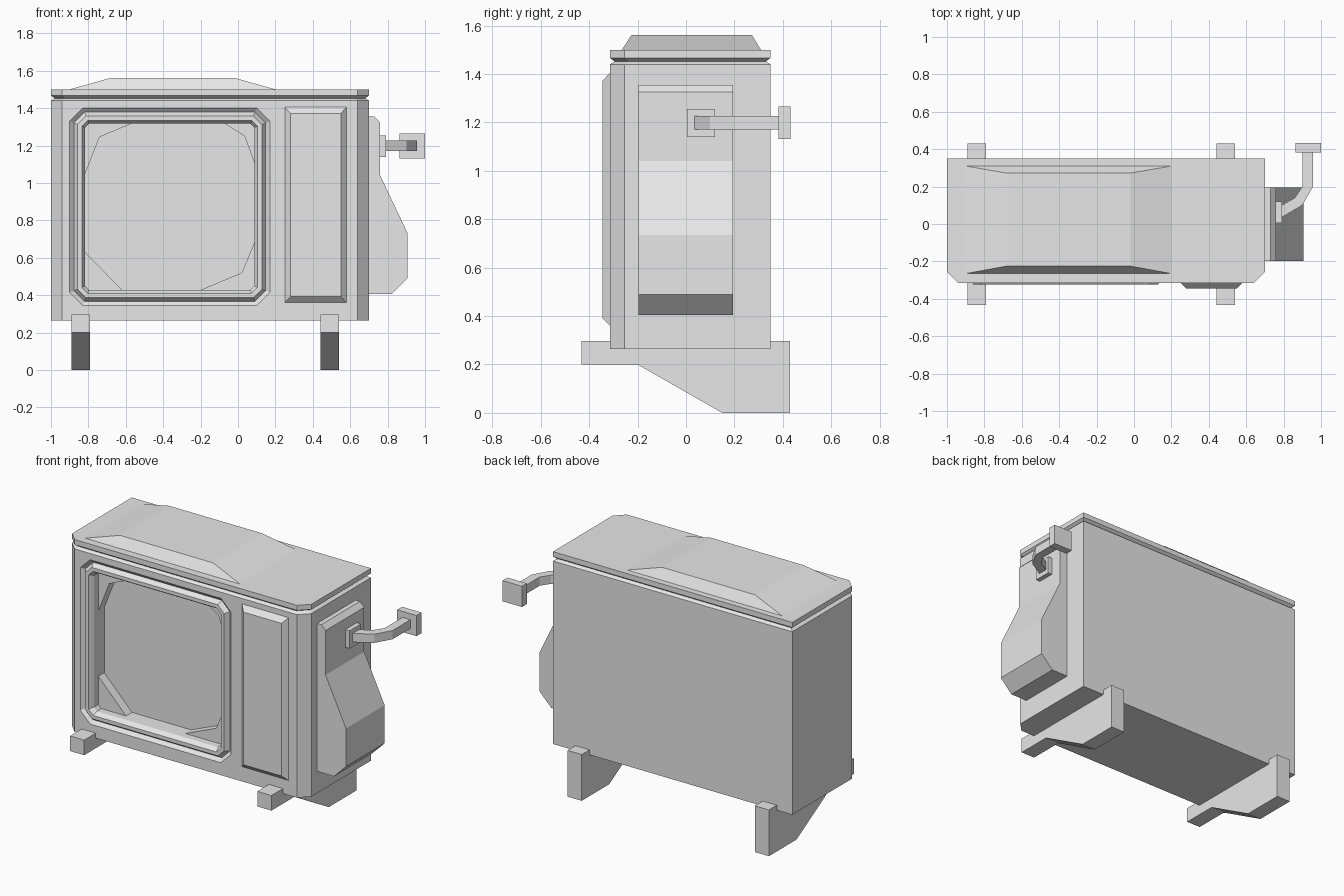
import bpy, bmesh

if "Cube" in bpy.data.objects:
    bpy.data.objects.remove(bpy.data.objects["Cube"])

grey = bpy.data.materials.new("light grey")
grey.use_nodes = True
grey.diffuse_color = (0.8, 0.8, 0.8, 1)
grey.node_tree.nodes["Principled BSDF"].inputs["Base Color"].default_value = (0.8, 0.8, 0.8, 1)


def finish(name, bm):
    bmesh.ops.remove_doubles(bm, verts=bm.verts, dist=0.0001)
    bmesh.ops.recalc_face_normals(bm, faces=bm.faces)
    mesh = bpy.data.meshes.new(name)
    bm.to_mesh(mesh)
    bm.free()
    mesh.materials.append(grey)
    obj = bpy.data.objects.new(name, mesh)
    bpy.context.collection.objects.link(obj)
    return obj


def loft(bm, rings, start=True, end=True):
    """Skin a list of point rings with equal counts."""
    loops = [[bm.verts.new(p) for p in ring] for ring in rings]
    n = len(loops[0])
    for a, b in zip(loops, loops[1:]):
        for i in range(n):
            j = (i + 1) % n
            bm.faces.new((a[i], a[j], b[j], b[i]))
    if start:
        bm.faces.new(loops[0])
    if end:
        bm.faces.new(loops[-1])


def solid(name, rings):
    bm = bmesh.new()
    loft(bm, rings)
    return finish(name, bm)


def prism(name, profile, axis, low, high):
    """Extrude a 2D profile along an axis."""
    def place(p, d):
        co = list(p)
        co.insert("xyz".index(axis), d)
        return co
    return solid(name, [[place(p, d) for p in profile] for d in (low, high)])


def rect(x0, x1, y0, y1):
    return [(x0, y0), (x1, y0), (x1, y1), (x0, y1)]


def at_z(points, z):
    return [(x, y, z) for x, y in points]


def at_y(points, y):
    return [(x, y, z) for x, z in points]


def footprint(inset=0.0, c=0.06):
    """Case outline with chamfered front corners."""
    x0, x1, y0, y1 = -1 + inset, 0.7 - inset, -0.315 + inset, 0.35 - inset
    return [(x0 + c, y0), (x1 - c, y0), (x1, y0 + c), (x1, y1), (x0, y1), (x0, y0 + c)]


def octagon(x0, x1, z0, z1, c):
    return [(x0 + c, z0), (x1 - c, z0), (x1, z0 + c), (x1, z1 - c),
            (x1 - c, z1), (x0 + c, z1), (x0, z1 - c), (x0, z0 + c)]


def fan_outline(i):
    return octagon(-0.9 + i, 0.17 - i, 0.345 + i, 1.4 - i, 0.07 - 0.586 * i)


# Case, with the fan surround and recess lofted into its front
FRONT, BACK, BASE, TOP = -0.315, -0.19, 0.265, 1.44
bm = bmesh.new()
loft(bm, [at_z(footprint(), BASE), at_z(footprint(), TOP), at_z(footprint(0.02), 1.452)])
bm.normal_update()
front = [f for f in bm.faces if all(abs(v.co.y - FRONT) < 0.001 for v in f.verts)]
bmesh.ops.delete(bm, geom=front, context="FACES_ONLY")
rings = [at_y(octagon(-0.94, 0.64, BASE, TOP, 0), FRONT)]
for inset, y in ((0, FRONT), (0.022, -0.295), (0.042, -0.323),
                 (0.065, -0.323), (0.083, -0.295), (0.083, BACK)):
    rings.append(at_y(fan_outline(inset), y))
loft(bm, rings, start=False)
bmesh.ops.remove_doubles(bm, verts=bm.verts, dist=0.0001)
bmesh.ops.dissolve_degenerate(bm, edges=bm.edges, dist=0.0001)
finish("case", bm)

# Corner fillets inside the fan recess
x0, x1, z0, z1 = -0.817, 0.087, 0.428, 1.317
fillets = {
    "top_right": [(x0, z1), (x0, 1.05), (-0.74, 1.245), (-0.57, z1)],
    "top_left": [(x1, z1), (-0.07, z1), (0.035, 1.25), (x1, 1.11)],
    "bottom_left": [(x1, z0), (x1, 0.68), (0.02, 0.52), (-0.2, z0)],
    "bottom_right": [(x0, z0), (-0.62, z0), (x0, 0.63)],
}
for corner, points in fillets.items():
    prism("fan_fillet_" + corner, points, "y", -0.25, BACK)

# Lid with a groove below it and a low raised panel on top
solid("lid", [at_z(footprint(0.02), 1.452), at_z(footprint(), 1.467), at_z(footprint(), 1.5)])
solid("lid_hump", [at_z(rect(-0.9, 0.2, -0.265, 0.31), 1.5),
                   at_z(rect(-0.68, -0.02, -0.225, 0.272), 1.562)])

# Raised front panel with bevelled edges
solid("front_panel", [at_y(rect(0.25, 0.58, 0.36, 1.405), FRONT),
                      at_y(rect(0.28, 0.55, 0.392, 1.372), -0.345)])

# Side valve cover
prism("valve_cover", [(0.69, 1.355), (0.73, 1.355), (0.76, 1.325), (0.76, 1.04),
                      (0.905, 0.735), (0.905, 0.49), (0.82, 0.405), (0.69, 0.405)],
      "y", -0.197, 0.195)

# Bent pipe with its two flanges
prism("pipe_flange", rect(0.005, 0.12, 1.14, 1.255), "x", 0.75, 0.79)
prism("pipe", [(0.78, 0.03), (0.90, 0.1), (0.957, 0.2), (0.957, 0.39),
               (0.9, 0.39), (0.9, 0.2), (0.86, 0.14), (0.78, 0.095)], "z", 1.17, 1.226)
prism("wall_flange", rect(0.863, 1.0, 1.132, 1.265), "y", 0.382, 0.432)

# Two bracket feet
foot = [(-0.432, 0.2), (-0.432, 0.297), (0.43, 0.297), (0.43, 0), (0.15, 0), (-0.2, 0.2)]
for side, x in (("right", -0.89), ("left", 0.44)):
    prism("foot_" + side, foot, "x", x, x + 0.1)
